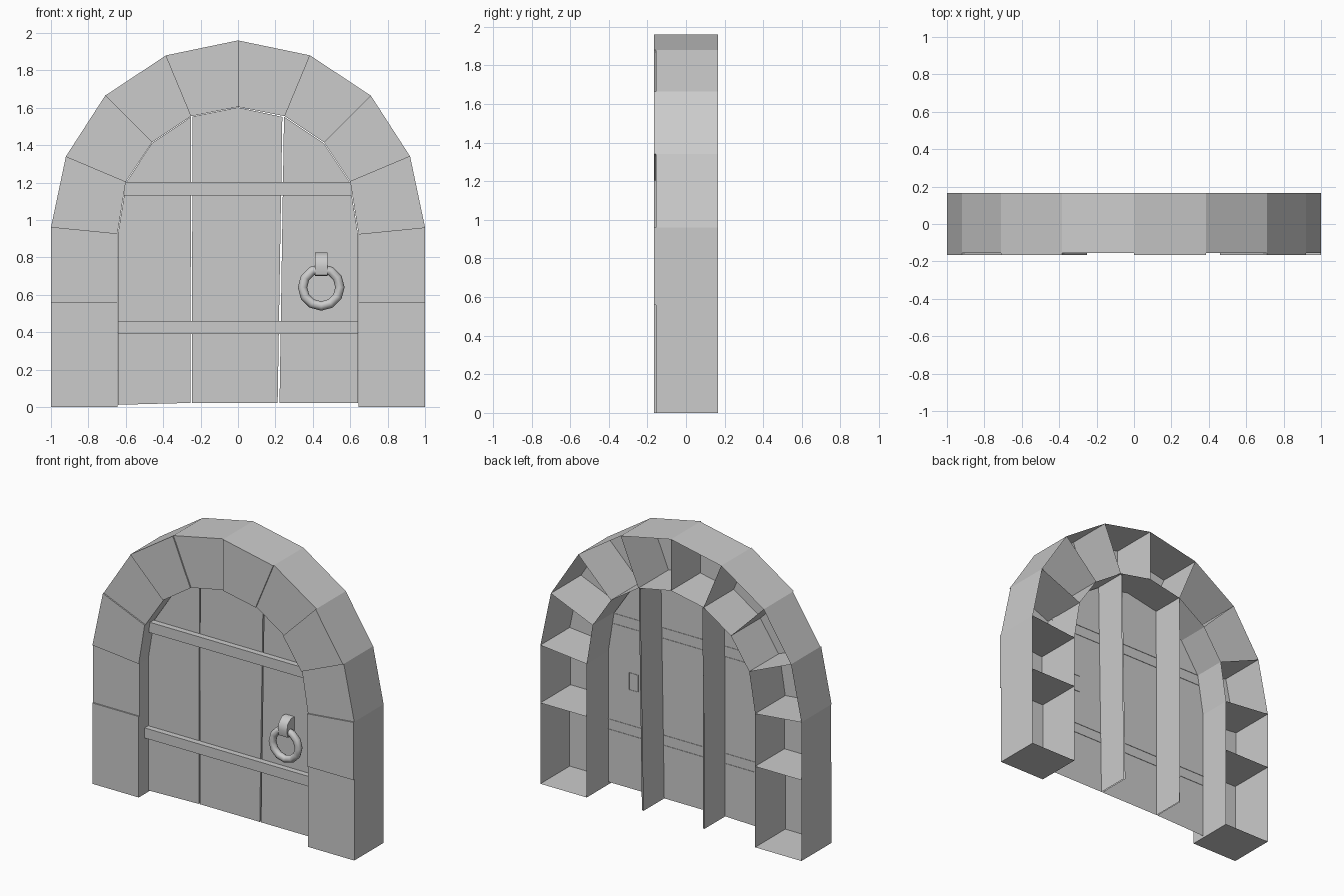
import bpy, bmesh, math

if "Cube" in bpy.data.objects:
    bpy.data.objects.remove(bpy.data.objects["Cube"])

BACK = 0.165
PLANK_Y = -0.065


def shell(name, poly, front, back=BACK, walls=None):
    """Open-backed block: front face from an (x, z) outline, counter-clockwise,
    plus side walls on the chosen edges (all edges by default)."""
    n = len(poly)
    bm = bmesh.new()
    f = [bm.verts.new((x, front, z)) for x, z in poly]
    b = [bm.verts.new((x, back, z)) for x, z in poly]
    bm.faces.new(f)
    for i in (range(n) if walls is None else walls):
        j = (i + 1) % n
        bm.faces.new((f[i], b[i], b[j], f[j]))
    bmesh.ops.delete(bm, geom=[v for v in bm.verts if not v.link_faces], context='VERTS')
    return finish(name, bm)


def finish(name, bm):
    me = bpy.data.meshes.new(name)
    bm.to_mesh(me)
    bm.free()
    ob = bpy.data.objects.new(name, me)
    bpy.context.collection.objects.link(ob)
    return ob


# arch stones: outer and inner outline of the left half, bottom to crown
outer = [(-1, 0), (-1, .56), (-1, .96), (-.92, 1.34), (-.71, 1.665), (-.385, 1.88), (0, 1.96)]
inner = [(-.645, 0), (-.645, .56), (-.645, .925), (-.6, 1.205), (-.46, 1.415), (-.25, 1.555), (0, 1.605)]
for i in range(6):
    quad = [outer[i], inner[i], inner[i + 1], outer[i + 1]]
    mirrored = [(-x, z) for x, z in reversed(quad)]
    # every other stone is set back slightly, alternating around the arch
    shell(f"arch_stone_left_{i}", quad, -.165 if i % 2 == 0 else -.156)
    shell(f"arch_stone_right_{i}", mirrored, -.156 if i % 2 == 0 else -.165)

# door planks, walled only along the gaps between them
shell("plank_left", [(-.642, .012), (-.255, .022), (-.25, 1.552), (-.46, 1.411),
                     (-.597, 1.202), (-.642, .925)], PLANK_Y, walls=[1])
shell("plank_middle", [(-.247, .022), (.212, .022), (.237, 1.551), (0, 1.602),
                       (-.243, 1.553)], PLANK_Y, walls=[1, 4])
shell("plank_right", [(.222, .022), (.641, .022), (.641, .925), (.597, 1.202),
                      (.457, 1.412), (.246, 1.552)], PLANK_Y, walls=[5])

# cross straps
for name, w, z0, z1 in (("strap_lower", .642, .39, .46), ("strap_upper", .608, 1.13, 1.202)):
    shell(name, [(-w, z0), (w, z0), (w, z1), (-w, z1)], -.105, PLANK_Y + .003)

# knocker ring
bpy.ops.mesh.primitive_torus_add(major_segments=12, minor_segments=8, major_radius=.1,
                                 minor_radius=.025, location=(.445, -.115, .64),
                                 rotation=(math.pi / 2, 0, 0))
ring = bpy.context.object
ring.name = "knocker_ring"
for p in ring.data.polygons:
    p.use_smooth = True

# knocker bracket: rounded side profile (y, z) extruded across x
profile = [(PLANK_Y + .003, .822), (-.105, .825), (-.14, .795), (-.15, .75),
           (-.14, .705), (-.105, .7), (PLANK_Y + .003, .705)]
bm = bmesh.new()
a = [bm.verts.new((.411, y, z)) for y, z in profile]
c = [bm.verts.new((.479, y, z)) for y, z in profile]
bm.faces.new(a)
bm.faces.new(c[::-1])
for i in range(len(profile) - 1):
    bm.faces.new((a[i], c[i], c[i + 1], a[i + 1]))
bmesh.ops.recalc_face_normals(bm, faces=bm.faces)
bracket = finish("knocker_bracket", bm)
bpy.ops.object.select_all(action='DESELECT')
bracket.select_set(True)
bpy.context.view_layer.objects.active = bracket
bpy.ops.object.shade_smooth_by_angle(angle=math.radians(60))
